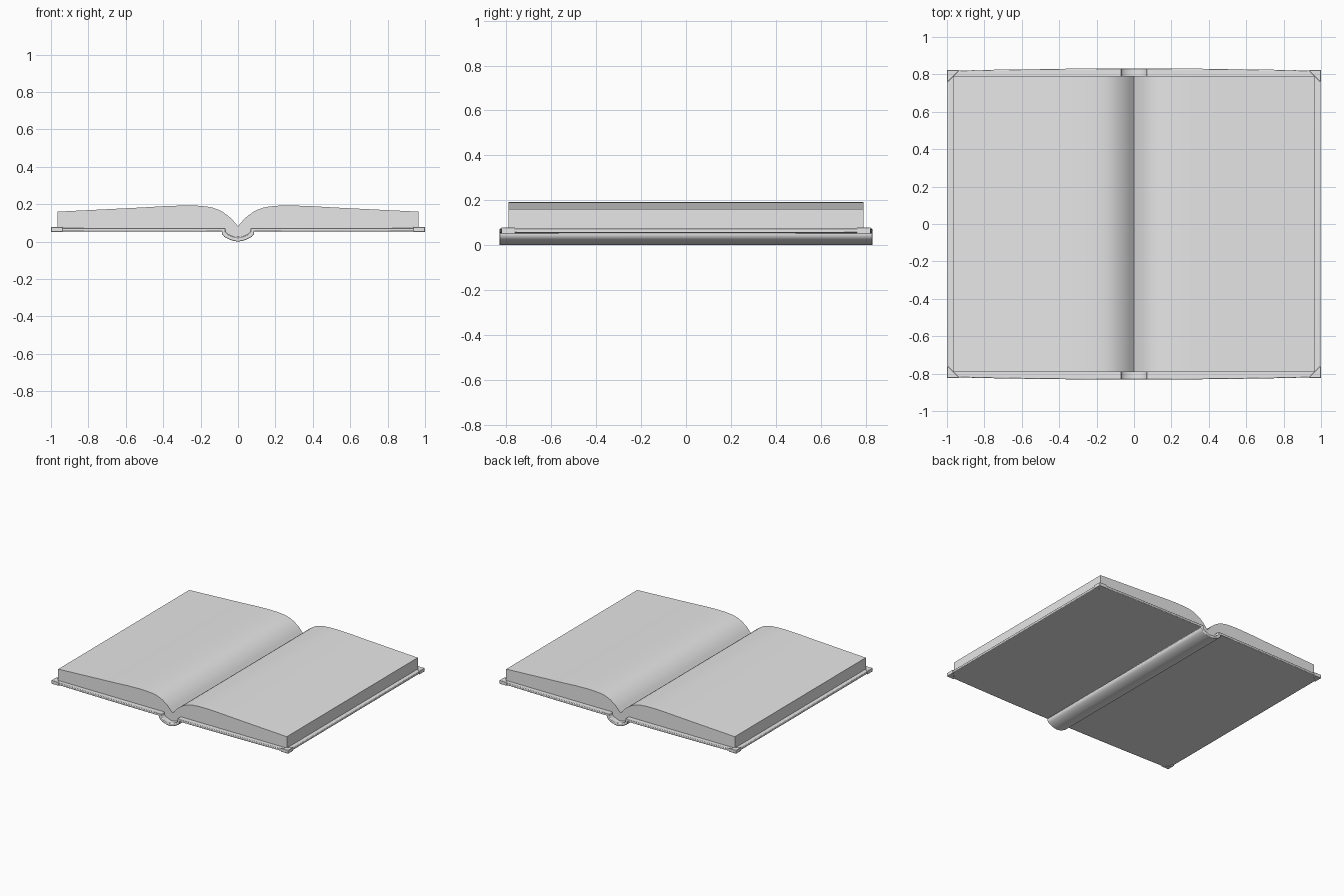
import bpy, bmesh, math

if "Cube" in bpy.data.objects:
    bpy.data.objects.remove(bpy.data.objects["Cube"])

paper = bpy.data.materials.new("light grey")
paper.diffuse_color = (0.8, 0.8, 0.8, 1)
paper.use_nodes = True
paper.node_tree.nodes["Principled BSDF"].inputs["Base Color"].default_value = paper.diffuse_color


def finish(bm, name, angle, bevel=0):
    """Turn a bmesh into a shaded object with an optional soft edge."""
    bmesh.ops.recalc_face_normals(bm, faces=bm.faces)
    mesh = bpy.data.meshes.new(name)
    bm.to_mesh(mesh)
    bm.free()
    mesh.materials.append(paper)
    ob = bpy.data.objects.new(name, mesh)
    bpy.context.collection.objects.link(ob)
    bpy.context.view_layer.objects.active = ob
    ob.select_set(True)
    bpy.ops.object.shade_smooth_by_angle(angle=math.radians(angle))
    ob.select_set(False)
    if bevel:
        mod = ob.modifiers.new("soft edge", "BEVEL")
        mod.width, mod.segments = bevel, 2
        mod.limit_method, mod.angle_limit = "ANGLE", math.radians(60)
    return ob


def slab(name, half, depth, angle, bevel=0):
    """Mirror (x_top, z_top, x_bottom, z_bottom) stations and sweep them in y."""
    stations = [(-a, b, -c, d) for a, b, c, d in half] + half[-2::-1]
    bm = bmesh.new()
    rings = []
    for xt, zt, xb, zb in stations:
        yt, yb = depth(xt), depth(xb)
        rings.append([bm.verts.new(p) for p in
                      ((xt, -yt, zt), (xt, yt, zt), (xb, yb, zb), (xb, -yb, zb))])
    for a, b in zip(rings, rings[1:]):
        for i in range(4):
            j = (i + 1) % 4
            bm.faces.new((a[i], a[j], b[j], b[i]))
    bm.faces.new(rings[0])
    bm.faces.new(rings[-1])
    return finish(bm, name, angle, bevel)


def cover_depth(x):
    return 0.819 + 0.013 * (1 - x * x)


# Cover boards joined by a rounded spine trough
TOP, BOTTOM = 0.073, 0.055
boards = [(x, TOP, x, BOTTOM) for x in (0.997, 0.75, 0.5, 0.25)]
spine = [(0.068, TOP, 0.085, BOTTOM), (0.068, 0.052, 0.085, 0.04),
         (0.060, 0.042, 0.074, 0.026), (0.042, 0.032, 0.050, 0.013),
         (0.022, 0.025, 0.026, 0.004), (0, 0.022, 0, 0)]
slab("cover", boards + spine, cover_depth, 40, 0.004)

# Page block, arched on both sides and dipping into the gutter
pages = [(0.965, 0.16, 0.965, 0.072), (0.74, 0.171, 0.74, 0.072),
         (0.52, 0.182, 0.52, 0.072), (0.38, 0.190, 0.38, 0.072),
         (0.28, 0.193, 0.28, 0.072), (0.22, 0.192, 0.22, 0.072),
         (0.17, 0.188, 0.17, 0.072), (0.134, 0.181, 0.12, 0.072),
         (0.107, 0.171, 0.09, 0.072), (0.083, 0.159, 0.069, 0.072),
         (0.060, 0.143, 0.067, 0.053), (0.040, 0.127, 0.058, 0.042),
         (0.025, 0.111, 0.041, 0.033), (0.012, 0.096, 0.021, 0.026),
         (0, 0.082, 0, 0.023)]
slab("pages", pages, lambda x: 0.79, 40)

# Corner caps wrapped around the four cover corners
for sx, side in ((-1, "left"), (1, "right")):
    for sy, end in ((-1, "front"), (1, "back")):
        bm = bmesh.new()
        outline = [(1, 0.823), (0.938, 0.823), (0.938, 0.816), (0.993, 0.761), (1, 0.761)]
        low = bm.faces.new([bm.verts.new((sx * x, sy * y, 0.051)) for x, y in outline])
        res = bmesh.ops.extrude_face_region(bm, geom=[low])
        moved = [v for v in res["geom"] if isinstance(v, bmesh.types.BMVert)]
        bmesh.ops.translate(bm, verts=moved, vec=(0, 0, 0.027))
        finish(bm, f"corner_cap_{end}_{side}", 40, 0.003)
